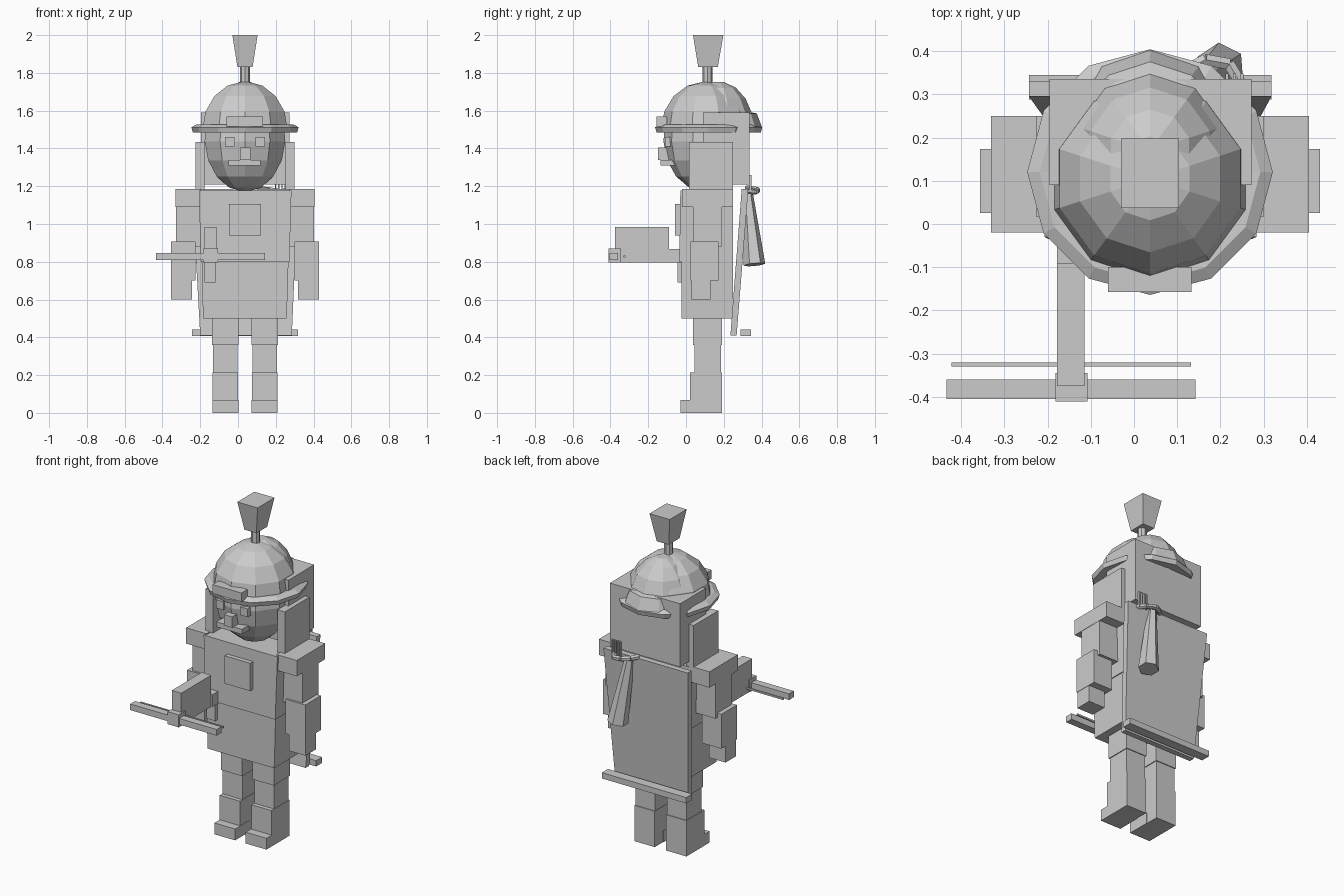
import bpy, bmesh, math
from mathutils import Vector

if "Cube" in bpy.data.objects:
    bpy.data.objects.remove(bpy.data.objects["Cube"])

CX = 0.037  # body centre line
grey = bpy.data.materials.new("plain grey")
grey.diffuse_color = (0.6, 0.6, 0.6, 1)
grey.use_nodes = True
grey.node_tree.nodes["Principled BSDF"].inputs["Base Color"].default_value = grey.diffuse_color


def finish(name, bm):
    bmesh.ops.recalc_face_normals(bm, faces=bm.faces)
    me = bpy.data.meshes.new(name)
    bm.to_mesh(me)
    bm.free()
    me.materials.append(grey)
    ob = bpy.data.objects.new(name, me)
    bpy.context.collection.objects.link(ob)
    return ob


def hull(name, bottom, top):
    """Six-sided solid between two rectangles given as x0, x1, y0, y1, z."""
    bm = bmesh.new()
    rings = []
    for x0, x1, y0, y1, z in (bottom, top):
        rings.append([bm.verts.new(p) for p in
                      ((x0, y0, z), (x1, y0, z), (x1, y1, z), (x0, y1, z))])
    b, t = rings
    bm.faces.new(b[::-1])
    bm.faces.new(t)
    for i in range(4):
        j = (i + 1) % 4
        bm.faces.new((b[i], b[j], t[j], t[i]))
    return finish(name, bm)


def box(name, x0, x1, y0, y1, z0, z1):
    return hull(name, (x0, x1, y0, y1, z0), (x0, x1, y0, y1, z1))


def pair(name, x0, x1, y0, y1, z0, z1):
    """Box on +x, repeated across the body centre line."""
    box(name + "_right", x0, x1, y0, y1, z0, z1)
    box(name + "_left", 2 * CX - x1, 2 * CX - x0, y0, y1, z0, z1)


def lathe(name, cy, profile, n, closed=False, sy=1.0):
    """Spin (radius, z) points about a vertical axis; a corner faces -y."""
    bm = bmesh.new()
    rings = []
    for r, z in profile:
        rings.append([bm.verts.new((CX + r * math.sin(2 * math.pi * i / n),
                                    cy - sy * r * math.cos(2 * math.pi * i / n), z))
                      for i in range(n)])
    steps = list(zip(rings, rings[1:]))
    if closed:
        steps.append((rings[-1], rings[0]))
    else:
        bm.faces.new(rings[0])
        bm.faces.new(rings[-1])
    for a, b in steps:
        for i in range(n):
            j = (i + 1) % n
            bm.faces.new((a[i], a[j], b[j], b[i]))
    return finish(name, bm)


def arc(r, rz, z, a0, a1, n):
    out = []
    for i in range(n + 1):
        a = math.radians(a0 + (a1 - a0) * i / n)
        out.append((max(r * math.cos(a), 0.002), z + rz * math.sin(a)))
    return out


def rod(name, p, q, r0, r1, n=6):
    p, q = Vector(p), Vector(q)
    bm = bmesh.new()
    bmesh.ops.create_cone(bm, cap_ends=True, segments=n, radius1=r0, radius2=r1,
                          depth=(q - p).length)
    rot = (q - p).to_track_quat('Z', 'Y')
    for v in bm.verts:
        v.co = rot @ v.co + (p + q) / 2
    return finish(name, bm)


# Legs and boots
pair("thigh", 0.072, 0.212, 0.037, 0.19, 0.36, 0.52)
pair("shin", 0.077, 0.207, 0.045, 0.185, 0.2, 0.36)
pair("boot", 0.075, 0.21, 0.02, 0.19, 0.0, 0.215)
pair("boot_toe", 0.072, 0.21, -0.03, 0.11, 0.0, 0.068)

# Torso
hull("tunic_skirt", (-0.185, 0.258, -0.025, 0.25, 0.5), (-0.192, 0.267, -0.025, 0.25, 0.8))
hull("chest", (-0.197, 0.272, -0.035, 0.25, 0.8), (-0.207, 0.283, -0.03, 0.25, 1.178))
box("chest_plate", -0.048, 0.122, -0.058, -0.03, 0.94, 1.107)

# Arms
pair("shoulder_pad", 0.27, 0.405, -0.02, 0.25, 1.09, 1.185)
pair("upper_arm", 0.27, 0.403, 0.037, 0.19, 0.88, 1.09)
pair("forearm", 0.3, 0.43, 0.025, 0.173, 0.7, 0.907)
pair("hand", 0.318, 0.428, 0.03, 0.13, 0.6, 0.7)

# Head and face
lathe("head", 0.105, arc(0.225, 0.285, 1.455, -88, 60, 7), 10)
box("hair_block", -0.195, 0.272, 0.09, 0.335, 1.21, 1.59)
pair("cheek_guard", 0.252, 0.3, 0.016, 0.25, 1.18, 1.435)
pair("eye", 0.093, 0.142, -0.112, -0.03, 1.41, 1.46)
box("nose", 0.01, 0.065, -0.148, -0.07, 1.34, 1.405)
box("moustache", -0.05, 0.12, -0.135, -0.04, 1.31, 1.34)

# Helmet: dome, rear bulge, brim, neck guard, badge
lathe("helmet_dome", 0.105, arc(0.237, 0.255, 1.5, 0, 88, 4), 10)
lathe("helmet_rear_bulge", 0.17, arc(0.19, 0.255, 1.5, 0, 80, 4), 10)
lathe("helmet_brim", 0.12,
      [(0.22, 1.525), (0.255, 1.528), (0.284, 1.512), (0.276, 1.485), (0.22, 1.49)], 12, True)
lathe("neck_guard", 0.21, [(0.18, 1.5), (0.193, 1.51), (0.165, 1.585), (0.1, 1.6)], 10)
box("helmet_badge", -0.06, 0.133, -0.157, -0.1, 1.517, 1.57)

# Plume
rod("plume_stem", (CX, 0.113, 1.72), (CX, 0.113, 1.84), 0.026, 0.026, 8)
hull("plume", (-0.003, 0.077, 0.065, 0.168, 1.83), (-0.03, 0.104, 0.037, 0.198, 2.0))

# Cape hanging away from the back, with hem bar
hull("cape", (-0.2, 0.285, 0.235, 0.268, 0.41), (-0.243, 0.318, 0.295, 0.33, 1.185))
box("cape_hem_bar", -0.243, 0.318, 0.288, 0.345, 0.407, 0.442)

# Satchel on the cape, with its strap and small prongs
rod("satchel", (0.2, 0.362, 0.785), (0.145, 0.325, 1.18), 0.058, 0.026)
strap = [(0.09, 0.32, 1.19), (0.12, 0.355, 1.185), (0.165, 0.38, 1.18),
         (0.22, 0.37, 1.17), (0.25, 0.32, 1.175)]
for i, (p, q) in enumerate(zip(strap, strap[1:])):
    rod(f"satchel_strap_{i}", p, q, 0.015, 0.015)
for i in range(4):
    x = 0.195 + i * 0.017
    box(f"prong_{i}", x, x + 0.007, 0.335, 0.348, 1.17, 1.26)

# Crossbow: body, grip, bow bar and string
box("crossbow_body", -0.178, -0.115, -0.375, -0.09, 0.795, 0.985)
box("crossbow_stub", -0.178, -0.108, -0.09, 0.0, 0.795, 0.868)
box("crossbow_grip", -0.178, -0.12, -0.045, 0.0, 0.69, 0.8)
box("crossbow_nose", -0.182, -0.107, -0.41, -0.345, 0.795, 0.87)
box("bow_bar", -0.433, 0.142, -0.405, -0.36, 0.81, 0.847)
box("bow_string", -0.422, 0.132, -0.33, -0.32, 0.822, 0.832)
